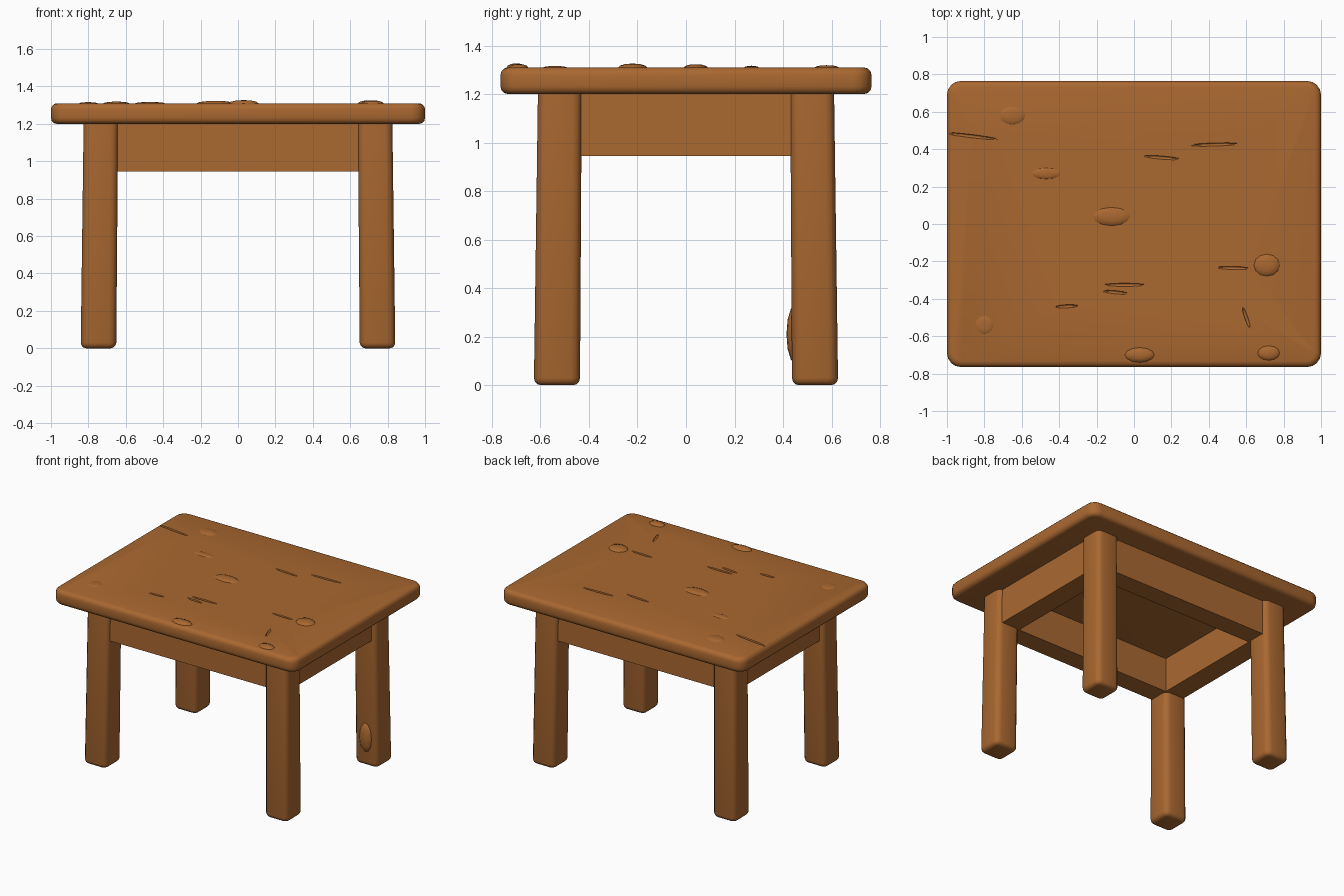
import bpy, bmesh, math
from mathutils import Vector, Matrix

if "Cube" in bpy.data.objects:
    bpy.data.objects.remove(bpy.data.objects["Cube"])

wood = bpy.data.materials.new("warm brown wood")
wood.diffuse_color = (0.40, 0.138, 0.03, 1)
wood.use_nodes = True
wood.node_tree.nodes["Principled BSDF"].inputs["Base Color"].default_value = wood.diffuse_color


def finish(bm, name, angle=40):
    bmesh.ops.recalc_face_normals(bm, faces=bm.faces)
    me = bpy.data.meshes.new(name)
    bm.to_mesh(me)
    bm.free()
    ob = bpy.data.objects.new(name, me)
    bpy.context.collection.objects.link(ob)
    me.materials.append(wood)
    smooth(ob, angle)
    return ob


def smooth(ob, angle):
    bpy.ops.object.select_all(action='DESELECT')
    ob.select_set(True)
    bpy.context.view_layer.objects.active = ob
    bpy.ops.object.shade_smooth_by_angle(angle=math.radians(angle))


def box(lo, hi):
    """Box from its lowest to its highest corner."""
    bm = bmesh.new()
    bmesh.ops.create_cube(bm, size=1)
    for v in bm.verts:
        v.co = Vector([lo[i] if v.co[i] < 0 else hi[i] for i in range(3)])
    return bm


def blob(bm, centre, radii, turn=0, seg=12):
    """Flattened ellipsoid used for knots and for crack cutters."""
    m = (Matrix.Translation(centre) @ Matrix.Rotation(turn, 4, 'Z')
         @ Matrix.Diagonal((*radii, 1)))
    bmesh.ops.create_uvsphere(bm, u_segments=seg, v_segments=6, radius=1, matrix=m)


# Table top: rounded plan corners, then softened rims
bm = box((-1, -0.765, 1.2), (1, 0.765, 1.31))
upright = [e for e in bm.edges if abs(e.verts[0].co.z - e.verts[1].co.z) > 0.05]
bmesh.ops.bevel(bm, geom=upright, offset=0.075, segments=4, affect='EDGES', profile=0.5)
rims = [e for e in bm.edges if abs(e.verts[0].co.z - e.verts[1].co.z) < 0.01]
bmesh.ops.bevel(bm, geom=rims, offset=0.032, segments=3, affect='EDGES', profile=0.5)
top = finish(bm, "table_top")

# Grain cracks cut into the top: x, y, half length, turn
bm = bmesh.new()
for x, y, half, turn in [(-0.87, 0.47, 0.15, -0.12), (0.43, 0.425, 0.13, 0.03),
                         (-0.05, -0.325, 0.11, 0), (0.53, -0.235, 0.09, -0.03),
                         (-0.36, -0.44, 0.06, 0.05), (-0.1, -0.365, 0.07, -0.1),
                         (0.15, 0.355, 0.1, -0.08), (0.6, -0.5, 0.06, 1.9)]:
    blob(bm, (x, y, 1.31), (half, 0.009, 0.012), turn, 10)
cutter = finish(bm, "crack_cutter")
cutter.hide_render = True
cut = top.modifiers.new("cracks", 'BOOLEAN')
cut.operation = 'DIFFERENCE'
cut.solver = 'EXACT'
cut.object = cutter
bpy.context.view_layer.objects.active = top
bpy.ops.object.modifier_apply(modifier=cut.name)
bpy.data.objects.remove(cutter)
smooth(top, 40)

# Low knots standing out of the top: x, y, radius x, radius y, height
bm = bmesh.new()
for x, y, rx, ry, h in [(0.71, -0.22, 0.07, 0.06, 0.017), (-0.12, 0.04, 0.1, 0.05, 0.014),
                        (-0.65, 0.58, 0.07, 0.05, 0.01), (0.03, -0.7, 0.08, 0.04, 0.018),
                        (0.72, -0.69, 0.06, 0.04, 0.015), (-0.47, 0.27, 0.08, 0.03, 0.008),
                        (-0.8, -0.54, 0.05, 0.05, 0.007)]:
    blob(bm, (x, y, 1.309), (rx, ry, h))
finish(bm, "top_knots")

# Four legs: splayed slightly, eased edges, rounded feet
for sx, side in ((-1, "left"), (1, "right")):
    for sy, end in ((-1, "front"), (1, "back")):
        bm = box((-0.095, -0.095, 0), (0.095, 0.095, 1.22))
        long_edges = [e for e in bm.edges if abs(e.verts[0].co.z - e.verts[1].co.z) > 1]
        bmesh.ops.bevel(bm, geom=long_edges, offset=0.04, segments=3, affect='EDGES', profile=0.5)
        foot = [e for e in bm.edges if all(v.co.z < 0.01 for v in e.verts)]
        bmesh.ops.bevel(bm, geom=foot, offset=0.03, segments=3, affect='EDGES', profile=0.5)
        for v in bm.verts:
            t = v.co.z / 1.22
            v.co.x = v.co.x * (1 - 0.03 * t) + sx * (0.746 - 0.013 * t)
            v.co.y = v.co.y * (1 - 0.05 * t) + sy * (0.532 - 0.012 * t)
        finish(bm, f"{end}_{side}_leg", 50)

# Burl on the inner side of one leg
bm = bmesh.new()
blob(bm, (0.745, 0.45, 0.21), (0.055, 0.036, 0.12))
finish(bm, "leg_burl")

# Apron rails between the legs, inner faces level with the legs
for s, end, side in ((-1, "front", "left"), (1, "back", "right")):
    y0, y1 = sorted((s * 0.435, s * 0.582))
    finish(box((-0.7, y0, 0.945), (0.7, y1, 1.21)), f"{end}_apron")
    x0, x1 = sorted((s * 0.645, s * 0.797))
    finish(box((x0, -0.5, 0.945), (x1, 0.5, 1.21)), f"{side}_apron")
